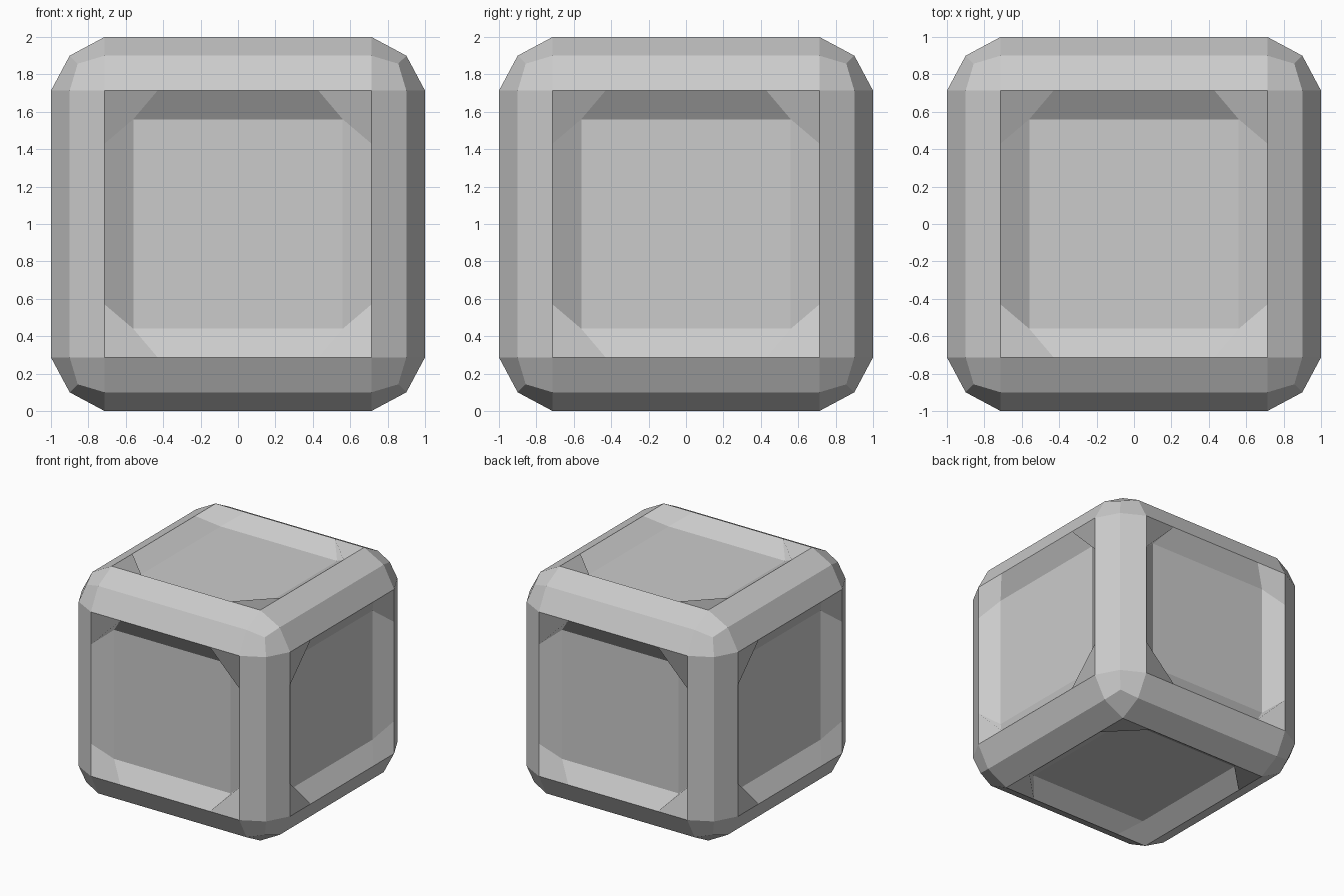
import bpy, bmesh, math
from mathutils import Matrix

if "Cube" in bpy.data.objects:
    bpy.data.objects.remove(bpy.data.objects["Cube"])

RIM, EDGE, TIP = 0.713, 0.90, 0.857   # opening half-size, chamfer ridge, corner point
PANEL, DEPTH, NOTCH = 0.56, 0.90, 0.43  # panel half-size, panel height, corner gusset start

# Orientation of the six cube sides
sides = [Matrix.Rotation(math.radians(a), 4, 'X') for a in (0, 90, 180, 270)]
sides += [Matrix.Rotation(math.radians(a), 4, 'Y') for a in (90, -90)]
turns = [Matrix.Rotation(math.radians(a), 4, 'Z') for a in (0, 90, 180, 270)]
lift = Matrix.Translation((0, 0, 1))

# One quarter of one side, drawn on the +z side towards +y
frame_quarter = [
    # outer chamfer of the bar
    [(-RIM, RIM, 1), (RIM, RIM, 1), (RIM, EDGE, EDGE), (-RIM, EDGE, EDGE)],
    # rounded outer corner
    [(RIM, RIM, 1), (EDGE, RIM, EDGE), (TIP, TIP, TIP), (RIM, EDGE, EDGE)],
    # slope down into the recess
    [(-NOTCH, RIM, 1), (-PANEL, PANEL, DEPTH), (PANEL, PANEL, DEPTH), (NOTCH, RIM, 1)],
    # gusset in the recess corner
    [(NOTCH, RIM, 1), (PANEL, PANEL, DEPTH), (RIM, NOTCH, 1), (RIM, RIM, 1)],
]
panel = [[(-PANEL, -PANEL, DEPTH), (PANEL, -PANEL, DEPTH),
          (PANEL, PANEL, DEPTH), (-PANEL, PANEL, DEPTH)]]


def build(name, quads, spins):
    bm = bmesh.new()
    for side in sides:
        for spin in spins:
            m = lift @ side @ spin
            for q in quads:
                f = bm.faces.new([bm.verts.new(p) for p in q])
                bmesh.ops.transform(bm, matrix=m, verts=f.verts)
                f.normal_update()
                c = f.calc_center_median()
                c.z -= 1
                if f.normal.dot(c) < 0:
                    f.normal_flip()
    bmesh.ops.remove_doubles(bm, verts=bm.verts, dist=0.001)
    mesh = bpy.data.meshes.new(name)
    bm.to_mesh(mesh)
    bm.free()
    bpy.context.collection.objects.link(bpy.data.objects.new(name, mesh))


build("crate_frame", frame_quarter, turns)
build("recessed_panels", panel, turns[:1])
